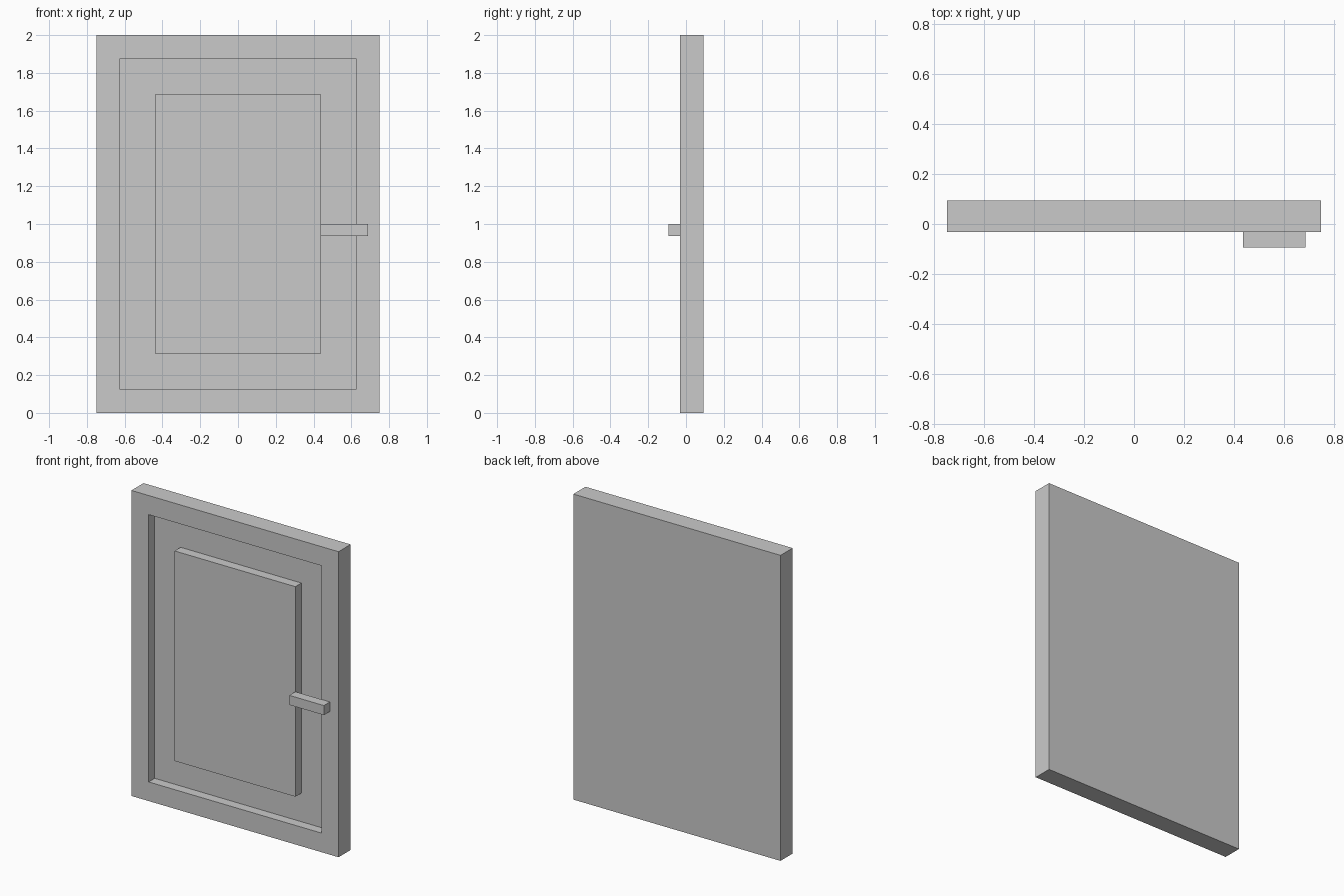
import bpy
import bmesh
from mathutils import Matrix, Vector

if "Cube" in bpy.data.objects:
    bpy.data.objects.remove(bpy.data.objects["Cube"], do_unlink=True)

U = 1 / 32  # modelling unit
FRONT, FLOOR, BACK = -U, U, 3 * U

grey = bpy.data.materials.new("plain grey")
grey.use_nodes = True
grey.diffuse_color = (0.59, 0.59, 0.59, 1)
grey.node_tree.nodes["Principled BSDF"].inputs["Base Color"].default_value = grey.diffuse_color


def finish(name, bm):
    mesh = bpy.data.meshes.new(name)
    bm.to_mesh(mesh)
    bm.free()
    mesh.materials.append(grey)
    obj = bpy.data.objects.new(name, mesh)
    bpy.context.collection.objects.link(obj)


def box(low, high):
    low, high = Vector(low), Vector(high)
    bm = bmesh.new()
    place = Matrix.Translation((low + high) / 2) @ Matrix.Diagonal((*(high - low), 1))
    bmesh.ops.create_cube(bm, size=1, matrix=place)
    return bm


# Door slab: inset the front face, sink a groove, then raise the centre panel
slab = box((-24 * U, FRONT, 0), (24 * U, BACK, 2))
slab.normal_update()
face = min(slab.faces, key=lambda f: f.calc_center_median().y)
for border, depth in ((4 * U, FLOOR - FRONT), (6 * U, FRONT - FLOOR)):
    bmesh.ops.inset_region(slab, faces=[face], thickness=border, use_even_offset=True)
    # Extrude straight along y so the step has square walls
    new = bmesh.ops.extrude_discrete_faces(slab, faces=[face])
    face = new["faces"][0]
    bmesh.ops.translate(slab, verts=face.verts[:], vec=(0, depth, 0))
finish("door_slab", slab)

# Handle bar on the model's left side
finish("handle", box((14 * U, -3 * U, 30 * U), (22 * U, FRONT, 1)))
